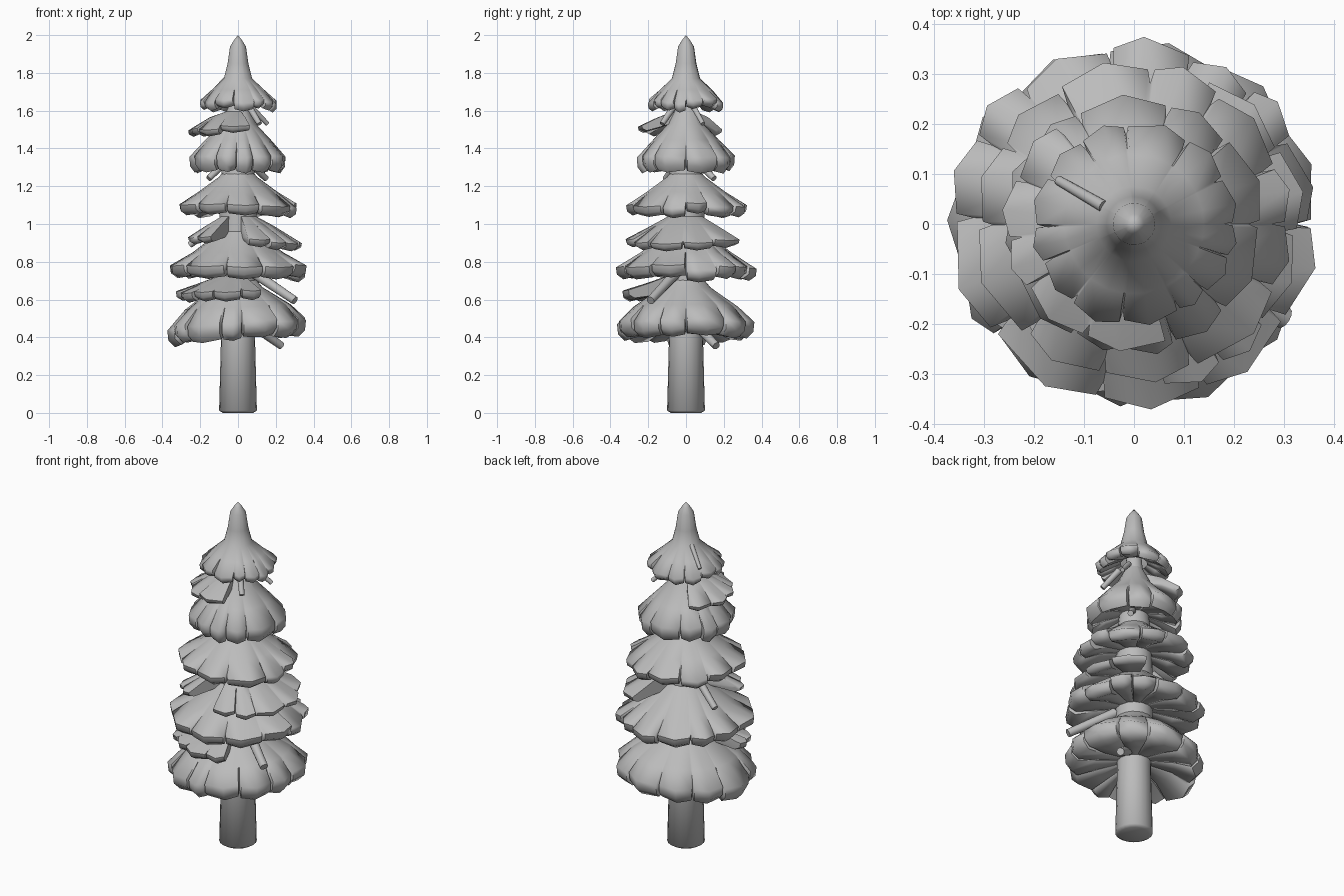
import bpy
import bmesh
import math
import random
from mathutils import Vector

cube = bpy.data.objects.get("Cube")
if cube:
    bpy.data.objects.remove(cube, do_unlink=True)

random.seed(11)
GREY = (0.5, 0.5, 0.5, 1.0)
grey = bpy.data.materials.new("plain grey")
grey.use_nodes = True
grey.diffuse_color = GREY
grey.node_tree.nodes["Principled BSDF"].inputs["Base Color"].default_value = GREY


def finish(name, bm):
    """Turn a bmesh into a shaded object."""
    bmesh.ops.remove_doubles(bm, verts=bm.verts, dist=0.0005)
    bmesh.ops.recalc_face_normals(bm, faces=bm.faces)
    mesh = bpy.data.meshes.new(name)
    bm.to_mesh(mesh)
    bm.free()
    mesh.materials.append(grey)
    obj = bpy.data.objects.new(name, mesh)
    bpy.context.collection.objects.link(obj)
    bpy.ops.object.select_all(action='DESELECT')
    obj.select_set(True)
    bpy.context.view_layer.objects.active = obj
    bpy.ops.object.shade_smooth_by_angle(angle=math.radians(62))


def loft(bm, columns, closed):
    """Skin a list of vertical columns of points."""
    rows = [[bm.verts.new(p) for p in col] for col in columns]
    pairs = list(zip(rows, rows[1:]))
    if closed:
        pairs.append((rows[-1], rows[0]))
    else:
        bm.faces.new(rows[0])
        bm.faces.new(rows[-1])
    for a, b in pairs:
        for i in range(len(a) - 1):
            bm.faces.new((a[i], b[i], b[i + 1], a[i + 1]))


def skirt(name, slope, rim, bottom, lobes, start=0, end=360, tilt=0.0):
    """Ring of drooping boughs, notched between lobes and rounded beneath."""
    radius, rim_z = rim
    widths = [random.uniform(0.6, 1.4) for _ in range(lobes)]
    step = math.radians(end - start) / sum(widths)
    angle = math.radians(start)
    columns = []
    for width in widths:
        size = random.uniform(0.965, 1.005)
        shift = random.uniform(-0.015, 0.012)
        skew = random.uniform(0.4, 0.6)
        # Offset across the lobe, reach of its edge, lift of its underside
        for t, reach, lift in ((0, 0.88, 0.035), (0.04, 0.965, 0.012),
                               (skew, 1.02, 0), (0.96, 0.965, 0.012)):
            a = angle + t * width * step
            f = reach * size
            drop = shift + tilt * math.cos(a)
            low = bottom + lift + drop
            top = rim_z + drop + (1 - reach) * 0.1
            outline = list(slope)
            r, z = outline[-1]
            outline[-1] = (r * (0.95 + 0.05 * f), z + tilt * math.cos(a) / 2)
            outline += [(radius * f, top),
                        (radius * f * 0.985, low + 0.4 * (top - low)),
                        (radius * f * 0.89, low),
                        (radius * 0.58, bottom + 0.03 + lift / 2),
                        (0.07, bottom + 0.06)]
            columns.append([(r * math.cos(a), r * math.sin(a), z) for r, z in outline])
        angle += width * step
    if end - start < 360:
        a = angle
        columns.append([(r * math.cos(a), r * math.sin(a), z) for r, z in outline])
    bm = bmesh.new()
    loft(bm, columns, end - start == 360)
    finish(name, bm)


def twig(name, angle, inner, outer, width):
    """Short drooping stick from an inner to an outer (radius, height)."""
    a = math.radians(angle)
    p, q = (Vector((r * math.cos(a), r * math.sin(a), z)) for r, z in (inner, outer))
    bm = bmesh.new()
    bmesh.ops.create_cone(bm, cap_ends=True, segments=12, radius1=width,
                          radius2=width * 0.8, depth=(q - p).length)
    turn = (q - p).to_track_quat('Z', 'Y')
    for v in bm.verts:
        v.co = turn @ v.co + (p + q) / 2
    finish(name, bm)


# Trunk, with a fuller core carrying the boughs
bm = bmesh.new()
outline = [(0, 0), (0.08, 0), (0.1, 0.012), (0.09, 0.4), (0.1, 0.7), (0.1, 1.0),
           (0.09, 1.25), (0.05, 1.6), (0.04, 1.7), (0, 1.7)]
loft(bm, [[(r * math.cos(k * math.tau / 20), r * math.sin(k * math.tau / 20), z)
           for r, z in outline] for k in range(20)], True)
finish("trunk", bm)

# Full tiers of boughs, from the crown down
skirt("crown", [(0, 2.0), (0.02, 1.975), (0.042, 1.94), (0.055, 1.85), (0.075, 1.77),
                (0.14, 1.71)], (0.205, 1.65), 1.605, 13)
skirt("upper_boughs", [(0.04, 1.64), (0.095, 1.53), (0.175, 1.445)], (0.262, 1.365), 1.28, 11)
skirt("middle_boughs", [(0.06, 1.3), (0.1, 1.25), (0.21, 1.17)], (0.322, 1.1), 1.045, 11)
skirt("lower_boughs", [(0.06, 1.0), (0.11, 0.95), (0.24, 0.85)], (0.37, 0.77), 0.705, 12)
skirt("bottom_boughs", [(0.06, 0.75), (0.13, 0.665), (0.28, 0.56)], (0.37, 0.475), 0.385, 12,
      tilt=0.028)

# Partial tiers, each on one side only
skirt("upper_side_boughs", [(0.05, 1.6), (0.15, 1.565)], (0.26, 1.51), 1.475, 5, 128, 285)
skirt("middle_side_boughs", [(0.06, 1.06), (0.19, 0.99)], (0.34, 0.91), 0.87, 5, -80, 62)
skirt("middle_front_bough", [(0.06, 1.06), (0.19, 0.99)], (0.31, 0.92), 0.885, 2, 205, 240)
skirt("lower_side_boughs", [(0.06, 0.74), (0.2, 0.69)], (0.34, 0.635), 0.585, 5, 188, 292)

# Loose twigs between the tiers
twigs = [
    (150, (0.07, 1.775), (0.175, 1.68), 0.012),
    (312, (0.08, 1.63), (0.17, 1.53), 0.018),
    (30, (0.08, 1.62), (0.18, 1.53), 0.015),
    (215, (0.09, 1.32), (0.19, 1.24), 0.02),
    (45, (0.1, 1.32), (0.21, 1.24), 0.02),
    (160, (0.1, 1.01), (0.27, 0.89), 0.022),
    (328, (0.1, 0.74), (0.355, 0.595), 0.028),
    (35, (0.12, 0.45), (0.28, 0.355), 0.026),
]
for number, spec in enumerate(twigs, 1):
    twig(f"twig_{number}", *spec)
